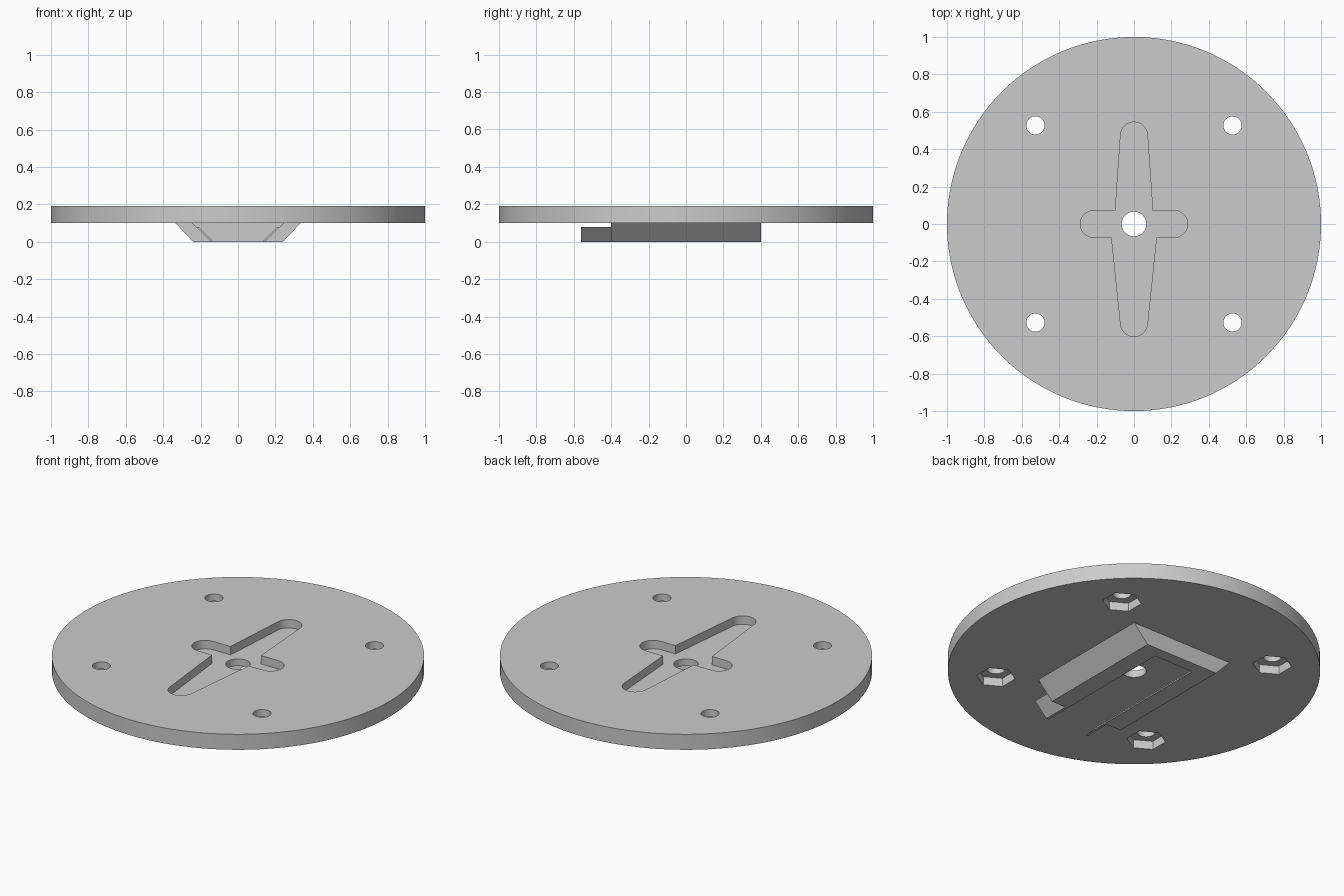
import bpy, bmesh, math
from mathutils import Vector

cube = bpy.data.objects.get("Cube")
if cube:
    bpy.data.objects.remove(cube, do_unlink=True)

GREY = (0.6, 0.6, 0.6, 1)
grey = bpy.data.materials.new("plain_grey")
grey.use_nodes = True
grey.diffuse_color = GREY
grey.node_tree.nodes["Principled BSDF"].inputs["Base Color"].default_value = GREY


def prism(name, outline, offset):
    """Extrude a closed 3D outline by an offset vector."""
    bm = bmesh.new()
    face = bm.faces.new([bm.verts.new(p) for p in outline])
    moved = bmesh.ops.extrude_face_region(bm, geom=[face])["geom"]
    bmesh.ops.translate(bm, vec=Vector(offset),
                        verts=[v for v in moved if isinstance(v, bmesh.types.BMVert)])
    bmesh.ops.recalc_face_normals(bm, faces=bm.faces)
    mesh = bpy.data.meshes.new(name)
    bm.to_mesh(mesh)
    bm.free()
    mesh.materials.append(grey)
    obj = bpy.data.objects.new(name, mesh)
    bpy.context.collection.objects.link(obj)
    return obj


def arc(cx, cy, r, start, sweep, steps):
    angles = [math.radians(start + sweep * i / steps) for i in range(steps + 1)]
    return [(cx + r * math.cos(a), cy + r * math.sin(a)) for a in angles]


def upright(name, points, z0, z1):
    return prism(name, [(x, y, z0) for x, y in points], (0, 0, z1 - z0))


def lengthwise(name, points, y0, y1):
    return prism(name, [(x, y0, z) for x, z in points], (0, y1 - y0, 0))


def cylinder(name, x, y, r, z0, z1, sides, start=0):
    return upright(name, arc(x, y, r, start, 360, sides)[:-1], z0, z1)


def activate(obj):
    bpy.ops.object.select_all(action='DESELECT')
    obj.select_set(True)
    bpy.context.view_layer.objects.active = obj


def cut(obj, cutter):
    cutter.hide_render = True
    mod = obj.modifiers.new("cut", 'BOOLEAN')
    mod.operation = 'DIFFERENCE'
    mod.solver = 'EXACT'
    mod.object = cutter
    activate(obj)
    bpy.ops.object.modifier_apply(modifier=mod.name)
    bpy.data.objects.remove(cutter, do_unlink=True)


BASE, TOP = 0.1, 0.192

# Round plate
plate = cylinder("round_plate", 0, 0, 1, BASE, TOP, 128)

# Cross-shaped pocket with rounded arm ends
R = 0.072
cross = (arc(0.215, 0, R, -90, 180, 16) + [(0.1, R)]
         + arc(0, 0.473, R, 0, 180, 16) + [(-0.1, R)]
         + arc(-0.215, 0, R, 90, 180, 16) + [(-0.12, -R)]
         + arc(0, -0.53, R, 180, 180, 16) + [(0.12, -R)])
cut(plate, upright("pocket_cutter", cross, TOP - 0.05, TOP + 0.1))

# Centre hole
cut(plate, cylinder("centre_cutter", 0, 0, 0.066, 0, 0.3, 32))

# Four screw holes with hexagonal nut recesses underneath
for x in (-0.527, 0.527):
    for y in (-0.527, 0.527):
        cut(plate, cylinder("screw_cutter", x, y, 0.049, 0, 0.3, 32))
        cut(plate, cylinder("nut_cutter", x, y, 0.105, 0, BASE + 0.05, 6, 30))

# Tapered block underneath with an undercut slot open at the front
block = lengthwise("dovetail_block",
                   [(-0.335, BASE), (-0.24, 0), (0.24, 0), (0.335, BASE)], -0.4, 0.4)
cut(block, lengthwise("slot_cutter",
                      [(-0.255, 0.11), (-0.135, -0.01), (0.135, -0.01), (0.255, 0.11)],
                      -0.6, 0.33))

# Thin slanted guide strips lining the slot and reaching past the block
strips = []
for side, name in ((1, "left_guide_strip"), (-1, "right_guide_strip")):
    profile = [(0.13, 0), (0.145, 0), (0.225, 0.08), (0.21, 0.08)]
    strips.append(lengthwise(name, [(side * x, z) for x, z in profile], -0.56, 0.33))

# Smooth the round walls, keep the edges crisp
for obj in [plate, block] + strips:
    activate(obj)
    bpy.ops.object.shade_smooth_by_angle(angle=math.radians(30))
